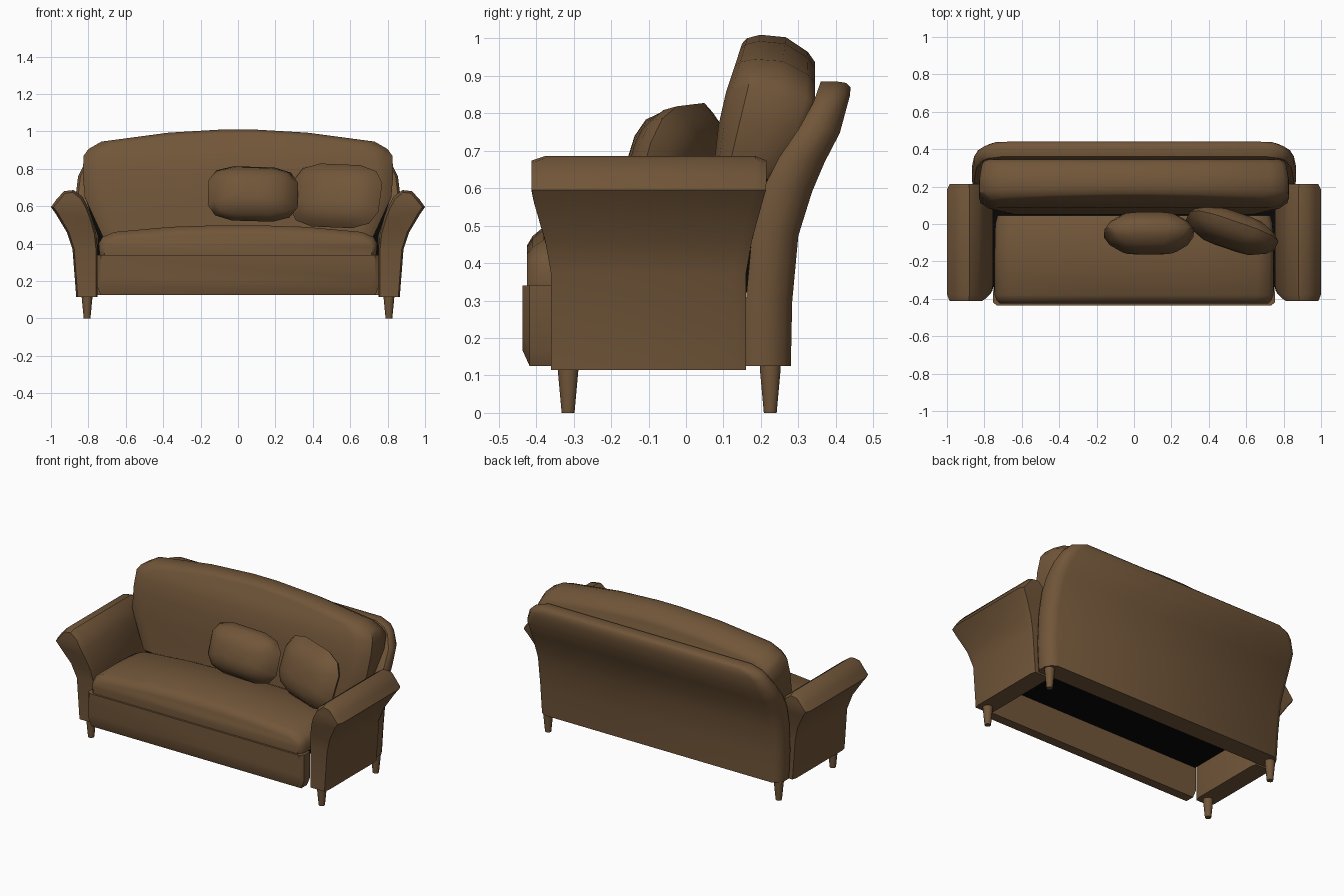
import bpy, bmesh, math
from mathutils import Vector, Euler

if "Cube" in bpy.data.objects:
    bpy.data.objects.remove(bpy.data.objects["Cube"])


def material(name, rgb):
    m = bpy.data.materials.new(name)
    m.diffuse_color = (*rgb, 1)
    m.use_nodes = True
    m.node_tree.nodes["Principled BSDF"].inputs["Base Color"].default_value = m.diffuse_color
    return m


BROWN = material("brown upholstery", (0.165, 0.092, 0.041))
BLACK = material("black lining", (0.002, 0.002, 0.002))


def shell(name, rings, mat=BROWN, angle=40):
    """Skin a stack of rings; each end is closed by strips across the ring."""
    bm = bmesh.new()
    vs = [[bm.verts.new(p) for p in ring] for ring in rings]
    n = len(vs[0])
    for a, b in zip(vs, vs[1:]):
        for i in range(n):
            j = (i + 1) % n
            bm.faces.new((a[i], a[j], b[j], b[i]))
    for ring in (vs[0], vs[-1]):
        for i in range(n // 2 - 1):
            bm.faces.new((ring[i], ring[i + 1], ring[n - 2 - i], ring[n - 1 - i]))
    bmesh.ops.recalc_face_normals(bm, faces=bm.faces)
    me = bpy.data.meshes.new(name)
    bm.to_mesh(me)
    bm.free()
    me.materials.append(mat)
    me.shade_smooth()
    me.set_sharp_from_angle(angle=math.radians(angle))
    ob = bpy.data.objects.new(name, me)
    bpy.context.collection.objects.link(ob)
    return ob


def table(pts, z):
    """Linear lookup of y at height z."""
    if z <= pts[0][0]:
        return pts[0][1]
    for (z0, y0), (z1, y1) in zip(pts, pts[1:]):
        if z <= z1:
            return y0 + (y1 - y0) * (z - z0) / (z1 - z0)
    return pts[-1][1]


def slab(name, half, front, back, layers, zc, mat=BROWN):
    """Symmetric x-z outline, layered from front to back curve (t, x scale, z scale)."""
    outline = half + [(-x, z) for x, z in reversed(half)]
    rings = []
    for t, sx, sz in layers:
        ring = []
        for x, z in outline:
            f, b = table(front, z), table(back, z)
            ring.append((x * sx, f + (b - f) * t, zc + (z - zc) * sz))
        rings.append(ring)
    return shell(name, rings, mat)


# Back frame, flaring backwards towards the top
frame_front = [(.125, .16), (.38, .16), (.5, .18), (.63, .215), (.7, .26), (.8, .33), (.885, .36)]
frame_back = [(.125, .28), (.37, .285), (.48, .30), (.66, .355), (.72, .40), (.87, .44)]
slab("back_frame",
     [(.845, .125), (.855, .3), (.86, .48), (.865, .6), (.865, .68), (.855, .76),
      (.82, .83), (.79, .86), (.72, .885)],
     frame_front, frame_back,
     [(0, .985, 1), (.15, 1, 1), (.55, 1, 1), (.85, .975, .995), (1, .935, .98)], .125)

# Large back cushion with a gently arched top
slab("back_cushion",
     [(.72, .43), (.775, .55), (.82, .65), (.83, .78), (.825, .87), (.80, .905), (.73, .945),
      (.37, .993), (.08, 1.01)],
     [(.43, .05), (.77, .085), (.85, .10), (1.01, .15)],
     [(.43, .17), (.6, .21), (.7, .26), (.82, .345), (1.01, .345)],
     [(0, .88, .95), (.07, .95, .98), (.25, 1, 1), (.6, 1, .985), (.9, .985, .90), (1, .96, .84)], .55)

# Front rail below the seat
slab("front_rail", [(.735, .125), (.755, .175), (.755, .34)], [(0, -.437)], [(0, -.36)],
     [(0, .97, .8), (.25, 1, 1), (1, 1, 1)], .34)

# Seat cushion, domed and rounded at the front
seat_half = [(.74, .34), (.745, .40), (.725, .435), (.66, .462), (.36, .489), (.12, .497)]
seat_ring = seat_half + [(-x, z) for x, z in reversed(seat_half)]
shell("seat_cushion", [[(x * sx, y, .34 + (z - .34) * sz) for x, z in seat_ring] for y, sx, sz in
                       [(-.425, .965, .68), (-.41, .985, .84), (-.38, 1, 1), (-.15, 1, 1),
                        (0, .995, .95), (.045, .98, .8)]])

# Dark lining under the seat and in the gap behind it
slab("seat_lining", [(.75, .322), (.75, .337)], [(0, -.37)], [(0, .17)], [(0, 1, 1), (1, 1, 1)], .33, BLACK)
slab("back_lining", [(.75, .33), (.75, .44), (.785, .55), (.81, .625)],
     [(z, y - .012) for z, y in frame_front], [(z, y + .01) for z, y in frame_front],
     [(0, 1, 1), (1, 1, 1)], .33, BLACK)

# Flared arms
outer = [(.865, .115), (.885, .37), (.915, .46), (.975, .56), (1.0, .595), (.97, .637), (.93, .68)]
inner = [(.75, .115), (.75, .37), (.757, .45), (.78, .54), (.80, .59), (.83, .65), (.88, .686)]
arm_front = [(.37, -.36), (.47, -.378), (.58, -.412)]
arm_back = [(.38, .16), (.48, .18), (.6, .215)]


def arm(name, side):
    rings = []
    for end, inset in ((arm_front, 0), (arm_front, .035), (arm_back, -.03), (arm_back, 0)):
        k = 1 if inset else .86
        ring_o, ring_i = [], []
        for (xo, zo), (xi, zi) in zip(outer, inner):
            mid = (xo + xi) / 2
            for x, z, ring in ((xo, zo, ring_o), (xi, zi, ring_i)):
                drop = 0 if inset or z < .62 else .012
                ring.append((side * (mid + (x - mid) * k), table(end, z) + inset, z - drop))
        rings.append(ring_o + ring_i[::-1])
    shell(name, rings)


arm("right_arm", 1)
arm("left_arm", -1)

# Tapered legs
for sx, sn in ((1, "right"), (-1, "left")):
    for y, yn in ((-.315, "front"), (.225, "rear")):
        shell(f"{yn}_{sn}_leg",
              [[(sx * .807 + r * math.cos(a * math.pi / 5), y + r * math.sin(a * math.pi / 5), z)
                for a in range(10)] for r, z in ((.018, 0), (.029, .115), (.029, .14))])


# Scatter pillows leaning on the back cushion
def pillow(name, loc, w, h, d, rot):
    e = Euler(rot)
    rings = []
    for t, s in ((-1, .3), (-.85, .62), (-.45, .87), (0, 1), (.45, .87), (.85, .62), (1, .3)):
        ring = []
        for i in range(12):
            a = (i + .5) * math.pi / 6
            c, n = math.cos(a), math.sin(a)
            p = Vector((math.copysign(abs(c) ** .6, c) * s * w / 2, t * d / 2,
                        math.copysign(abs(n) ** .6, n) * s * h / 2))
            ring.append(Vector(loc) + e.to_matrix() @ p)
        rings.append(ring)
    shell(name, rings, angle=60)


pillow("left_pillow", (.08, -.05, .665), .49, .31, .21, (-.3, .03, 0))
pillow("right_pillow", (.525, -.035, .655), .51, .36, .17, (-.3, .04, -.33))
